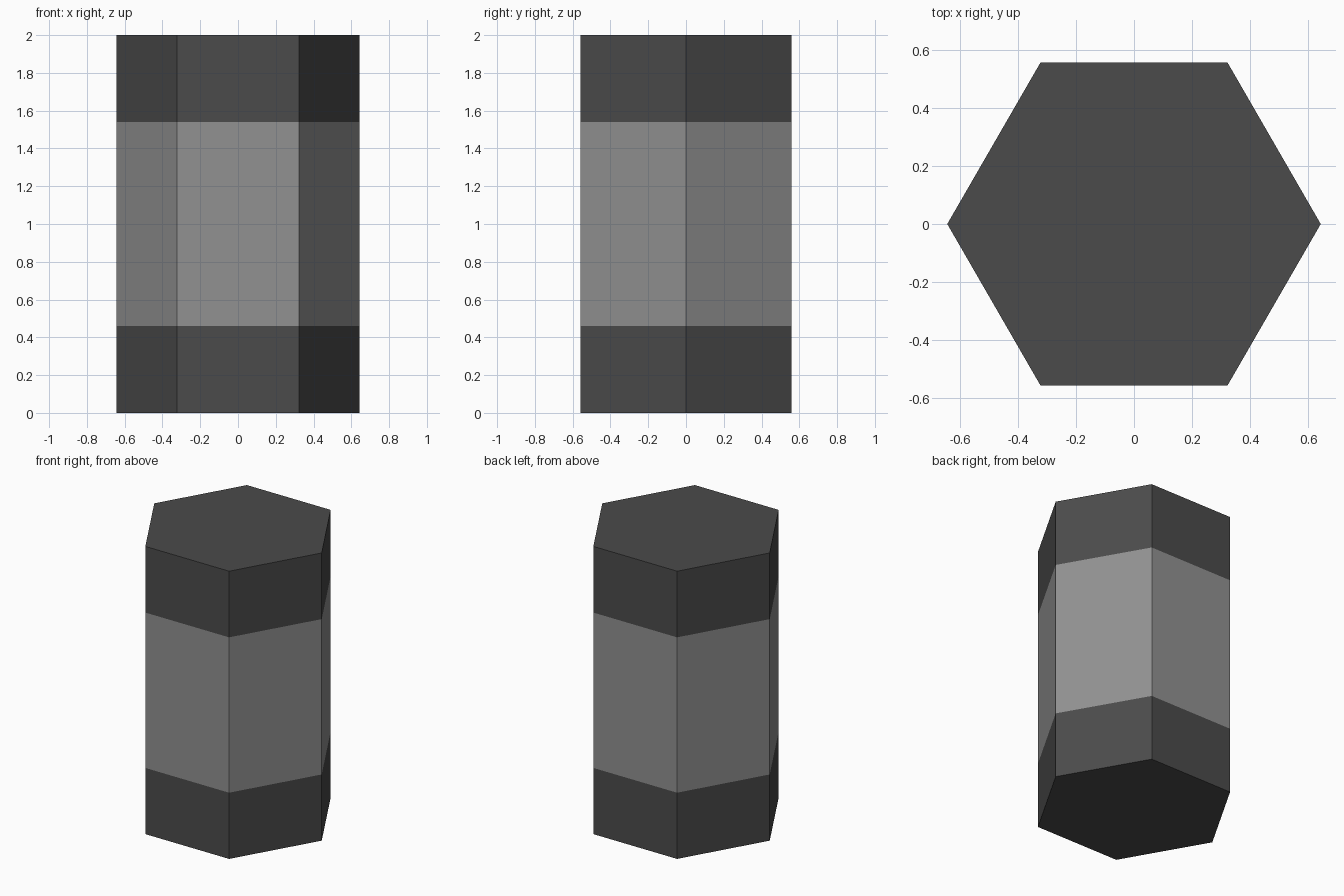
import bpy
import bmesh
import math
from mathutils import Matrix

if "Cube" in bpy.data.objects:
    bpy.data.objects.remove(bpy.data.objects["Cube"])

HEIGHT, RADIUS = 2.0, 0.644
BAND_LOW, BAND_HIGH = 0.46, 1.54


def flat_material(name, value):
    mat = bpy.data.materials.new(name)
    mat.diffuse_color = (value, value, value, 1.0)
    mat.use_nodes = True
    mat.node_tree.nodes["Principled BSDF"].inputs["Base Color"].default_value = mat.diffuse_color
    return mat


# Hexagonal prism with corners on the x axis
bm = bmesh.new()
bmesh.ops.create_cone(
    bm, cap_ends=True, segments=6, radius1=RADIUS, radius2=RADIUS, depth=HEIGHT,
    matrix=Matrix.Translation((0, 0, HEIGHT / 2)) @ Matrix.Rotation(math.radians(30), 4, 'Z'))

# Cut the edges of the lighter middle band
for z in (BAND_LOW, BAND_HIGH):
    bmesh.ops.bisect_plane(
        bm, geom=bm.verts[:] + bm.edges[:] + bm.faces[:],
        plane_co=(0, 0, z), plane_no=(0, 0, 1))

# Dark ends, light middle
for face in bm.faces:
    face.smooth = False
    z = face.calc_center_median().z
    face.material_index = 1 if BAND_LOW < z < BAND_HIGH else 0

mesh = bpy.data.meshes.new("banded_hexagonal_column")
bm.to_mesh(mesh)
bm.free()
mesh.materials.append(flat_material("dark grey", 0.07))
mesh.materials.append(flat_material("mid grey", 0.285))
column = bpy.data.objects.new("banded_hexagonal_column", mesh)
bpy.context.collection.objects.link(column)
